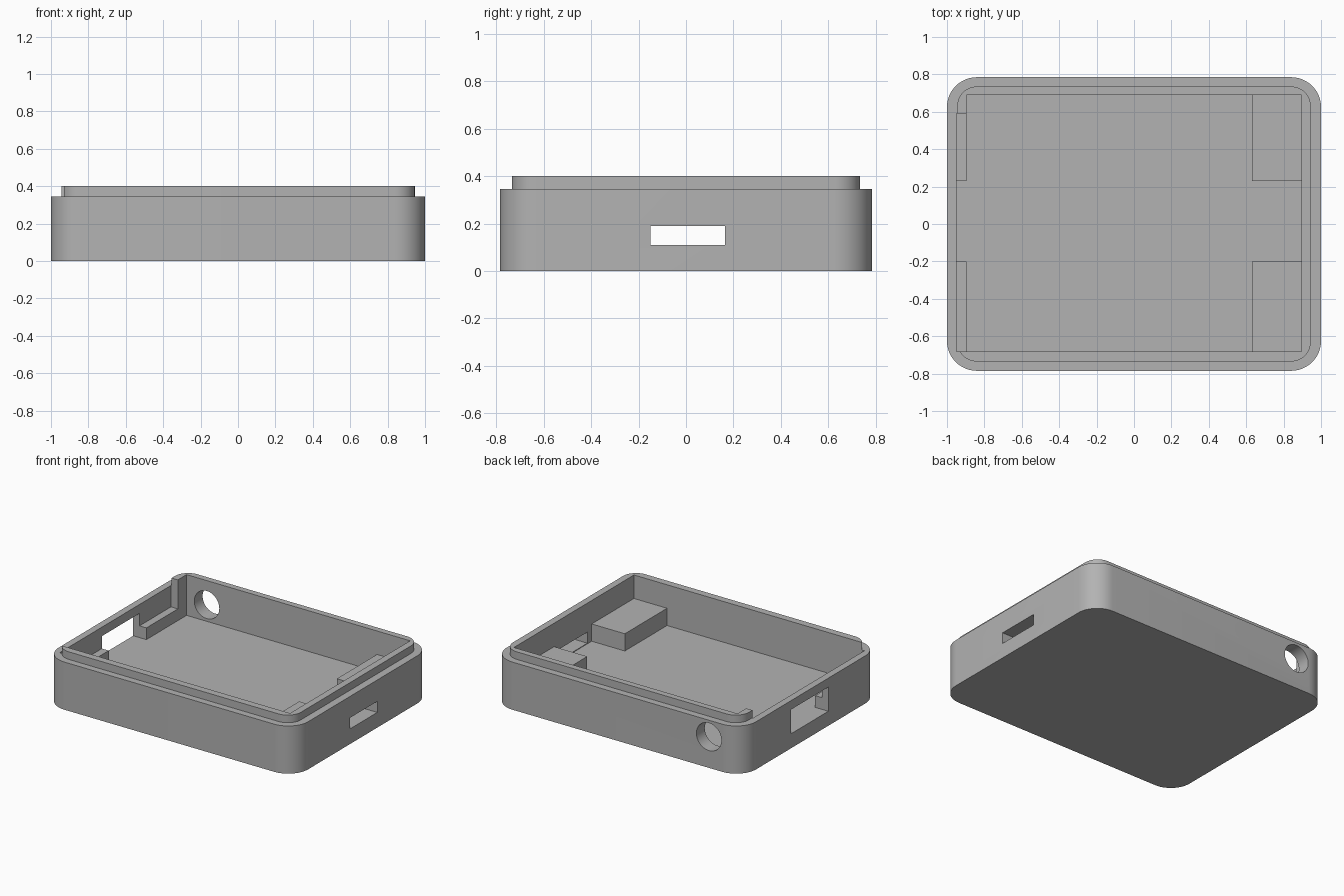
import bpy, bmesh, math
from mathutils import Matrix, Vector

cube = bpy.data.objects.get("Cube")
if cube:
    bpy.data.objects.remove(cube, do_unlink=True)

grey = bpy.data.materials.new("light grey plastic")
grey.use_nodes = True
colour = (0.45, 0.45, 0.45, 1)
grey.diffuse_color = colour
grey.node_tree.nodes["Principled BSDF"].inputs["Base Color"].default_value = colour


def finish(name, bm):
    mesh = bpy.data.meshes.new(name)
    bm.to_mesh(mesh)
    bm.free()
    mesh.materials.append(grey)
    obj = bpy.data.objects.new(name, mesh)
    bpy.context.collection.objects.link(obj)
    return obj


def box(name, x, y, z, radius=0):
    """Box from three (low, high) ranges, with optional rounded upright edges."""
    bm = bmesh.new()
    bmesh.ops.create_cube(bm, size=1)
    for v in bm.verts:
        v.co = Vector([(lo + hi) / 2 + c * (hi - lo) for c, (lo, hi) in zip(v.co, (x, y, z))])
    if radius:
        upright = [e for e in bm.edges if abs(e.verts[0].co.z - e.verts[1].co.z) > 0.01]
        bmesh.ops.bevel(bm, geom=upright, offset=radius, segments=12, profile=0.5, affect='EDGES')
    return finish(name, bm)


def rod_y(name, x, z, radius, y):
    """Cylinder lying along y."""
    bm = bmesh.new()
    place = Matrix.Translation((x, sum(y) / 2, z)) @ Matrix.Rotation(math.pi / 2, 4, 'X')
    bmesh.ops.create_cone(bm, cap_ends=True, segments=48, radius1=radius, radius2=radius,
                          depth=y[1] - y[0], matrix=place)
    return finish(name, bm)


def combine(target, tool, operation):
    mod = target.modifiers.new(operation, 'BOOLEAN')
    mod.operation = operation
    mod.solver = 'EXACT'
    mod.object = tool
    bpy.ops.object.select_all(action='DESELECT')
    bpy.context.view_layer.objects.active = target
    target.select_set(True)
    bpy.ops.object.modifier_apply(modifier=mod.name)
    bpy.data.objects.remove(tool, do_unlink=True)


FLOOR, RIM, TOP = 0.105, 0.345, 0.4
IN_X, IN_Y = 0.895, (-0.683, 0.69)
ABOVE = TOP + 0.1

# Rounded tray with a raised lip
tray = box("enclosure_tray", (-1, 1), (-0.785, 0.785), (0, RIM), 0.16)
combine(tray, box("lip", (-0.945, 0.945), (-0.735, 0.735), (0.2, TOP), 0.105), 'UNION')

# Inner cavity, thinned side wall above its ledges, and the gap between the ledges
for name, x, y, z in (
    ("cavity", (-IN_X, IN_X), IN_Y, (FLOOR, ABOVE)),
    ("wall_recess", (-0.95, -0.85), (IN_Y[0], 0.59), (0.19, ABOVE)),
    ("ledge_gap", (-0.95, -0.85), (-0.2, 0.23), (FLOOR, ABOVE)),
    ("port_opening", (-1.1, -0.9), (-0.2, 0.23), (FLOOR, 0.28)),
    ("card_slot", (0.85, 1.1), (-0.15, 0.165), (0.11, 0.19)),
):
    combine(tray, box(name, x, y, z), 'DIFFERENCE')

# Round hole through the back wall
combine(tray, rod_y("cable_hole", -0.733, 0.225, 0.1, (0.6, 0.9)), 'DIFFERENCE')

# Board supports in the two corners beside the slot
for name, y in (("front_support", (IN_Y[0] - 0.02, -0.2)), ("back_support", (0.23, IN_Y[1] + 0.02))):
    combine(tray, box(name, (0.63, IN_X + 0.02), y, (FLOOR - 0.02, 0.23)), 'UNION')

bpy.ops.object.select_all(action='DESELECT')
tray.select_set(True)
bpy.context.view_layer.objects.active = tray
bpy.ops.object.shade_smooth_by_angle(angle=math.radians(30))
